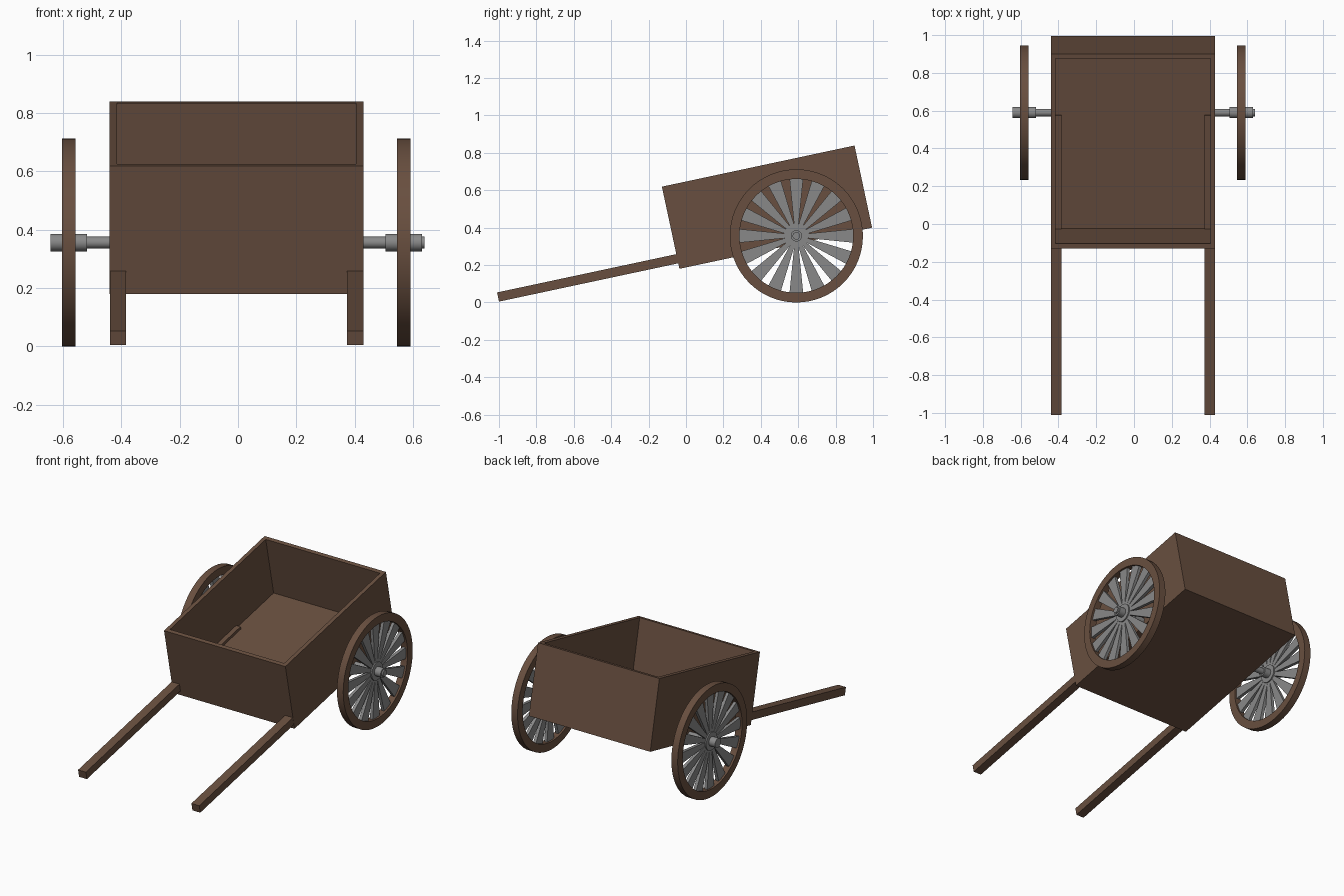
import bpy, bmesh, math
from mathutils import Matrix, Vector

if "Cube" in bpy.data.objects:
    bpy.data.objects.remove(bpy.data.objects["Cube"])

def material(name, rgb):
    m = bpy.data.materials.new(name)
    m.diffuse_color = (*rgb, 1)
    m.use_nodes = True
    m.node_tree.nodes["Principled BSDF"].inputs["Base Color"].default_value = m.diffuse_color
    return m

WOOD = material("brown wood", (0.14, 0.078, 0.05))
METAL = material("grey metal", (0.25, 0.25, 0.25))
TILT = Matrix.Translation((0, -0.035, 0.18)) @ Matrix.Rotation(math.atan2(0.22, 1.03), 4, 'X')
CX = -0.005          # centre of the body
HUB = (0.59, 0.356)  # wheel centre in y, z

def finish(name, bm, mat, smooth=False):
    bmesh.ops.recalc_face_normals(bm, faces=bm.faces)
    me = bpy.data.meshes.new(name)
    bm.to_mesh(me)
    bm.free()
    me.materials.append(mat)
    ob = bpy.data.objects.new(name, me)
    bpy.context.collection.objects.link(ob)
    if smooth:
        bpy.context.view_layer.objects.active = ob
        ob.select_set(True)
        bpy.ops.object.shade_smooth_by_angle(angle=math.radians(35))
        ob.select_set(False)
    return ob

def tilted_box(name, lo, hi):
    lo, hi = Vector(lo), Vector(hi)
    bm = bmesh.new()
    bmesh.ops.create_cube(bm, size=1, matrix=TILT @ Matrix.Translation((lo + hi) / 2)
                          @ Matrix.Diagonal((*(hi - lo), 1)))
    return finish(name, bm, WOOD)

def lathe(name, profile, mat, closed, n=48):
    """Spin (x, radius) points around the wheel axis."""
    bm = bmesh.new()
    rings = [[bm.verts.new((x, HUB[0] + r * math.cos(2 * math.pi * i / n),
                            HUB[1] + r * math.sin(2 * math.pi * i / n)))
              for i in range(n)] for x, r in profile]
    pairs = list(zip(rings, rings[1:])) + ([(rings[-1], rings[0])] if closed else [])
    for a, b in pairs:
        for i in range(n):
            j = (i + 1) % n
            bm.faces.new((a[i], a[j], b[j], b[i]))
    if not closed:
        bm.faces.new(rings[0])
        bm.faces.new(rings[-1])
    return finish(name, bm, mat, True)

# open tray: block with an inset, sunken top
L, H, W, T = 1.053, 0.449, 0.435, 0.036
bm = bmesh.new()
bmesh.ops.create_cube(bm, size=1, matrix=TILT @ Matrix.Translation((CX, L / 2, H / 2))
                      @ Matrix.Diagonal((2 * W, L, H, 1)))
bm.normal_update()
top = max(bm.faces, key=lambda f: f.normal.z)
bmesh.ops.inset_region(bm, faces=[top], thickness=T)
down = top.normal * -0.387
inner = bmesh.ops.extrude_face_region(bm, geom=[top])
bmesh.ops.delete(bm, geom=[top], context='FACES')
bmesh.ops.translate(bm, vec=down, verts=[v for v in inner['geom'] if isinstance(v, bmesh.types.BMVert)])
finish("cart_body", bm, WOOD)

# pulling shafts, running back along the body to the axle
for side, x in (("left", CX - W), ("right", CX + W - 0.057)):
    tilted_box(side + "_shaft", (x + 0.0005, -0.98, 0.03), (x + 0.0565, 0.64, 0.08))

# axle
lathe("axle", [(-0.635, 0.02), (0.64, 0.02)], METAL, False, 24)

# wheels: rim, hub and tapered spokes
SPOKES = 16
for side, c in (("left", -0.58), ("right", 0.568)):
    h = 0.0225
    lathe(side + "_rim", [(c - h, 0.304), (c - h, 0.356), (c + h, 0.356), (c + h, 0.304)],
          WOOD, True, 64)
    lathe(side + "_hub", [(c - 0.062, 0.03), (c + 0.062, 0.03)], METAL, False, 24)
    lathe(side + "_hub_plate", [(c - 0.018, 0.058), (c + 0.018, 0.058)], METAL, False, 32)
    bm = bmesh.new()
    for k in range(SPOKES):
        a = 2 * math.pi * k / SPOKES
        spin = Matrix.Translation((c, *HUB)) @ Matrix.Rotation(a, 4, 'X')
        ends = []
        for r, w in ((0.03, 0.009), (0.31, 0.037)):
            ends.append([bm.verts.new(spin @ Vector((x, y, -r)))
                         for x, y in ((-0.01, -w), (0.01, -w), (0.01, w), (-0.01, w))])
        a0, b0 = ends
        bm.faces.new(a0)
        bm.faces.new(b0)
        for i in range(4):
            j = (i + 1) % 4
            bm.faces.new((a0[i], a0[j], b0[j], b0[i]))
    finish(side + "_spokes", bm, METAL)
